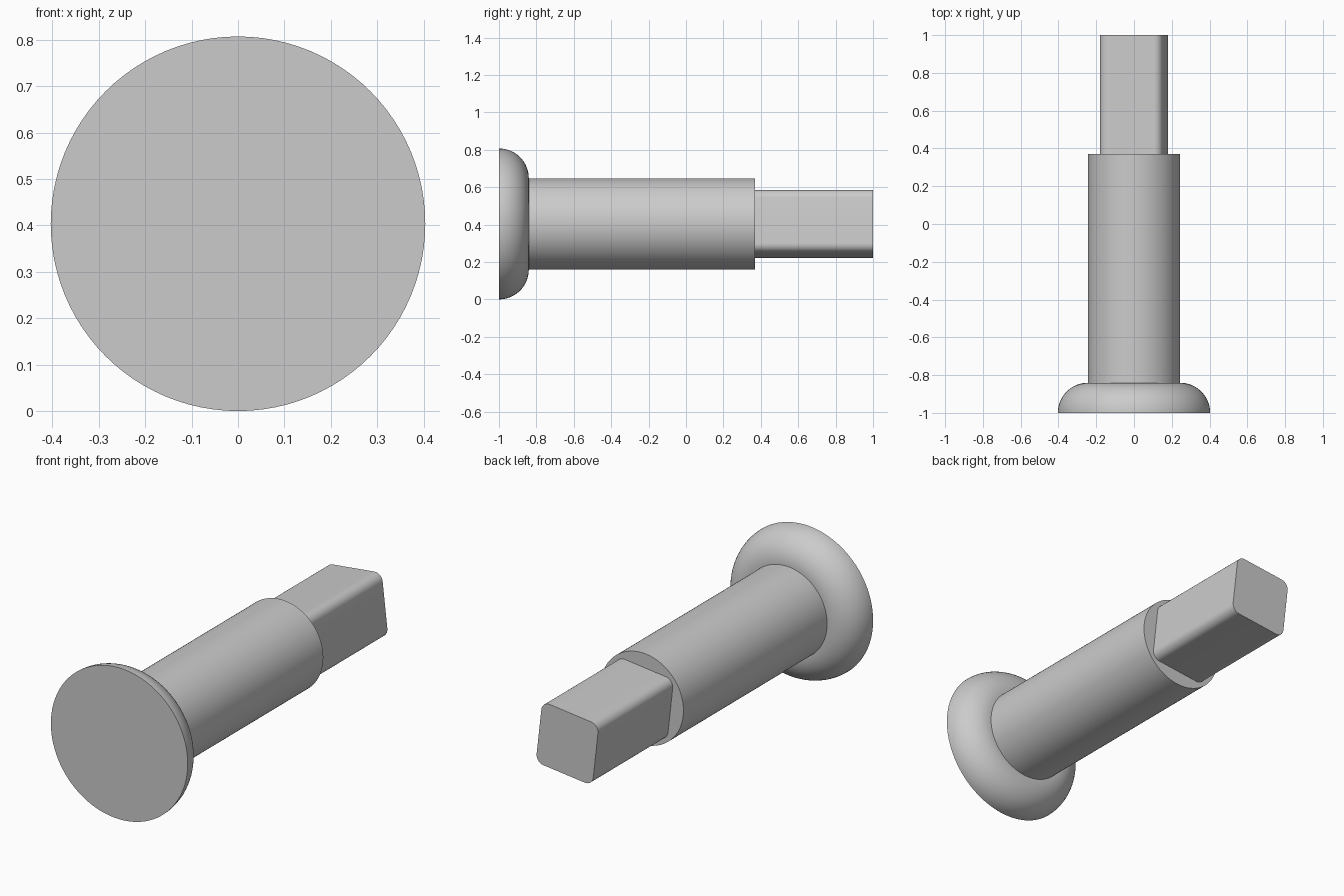
import bpy
import bmesh
from math import sin, cos, pi, radians
from mathutils import Matrix, Vector

if "Cube" in bpy.data.objects:
    bpy.data.objects.remove(bpy.data.objects["Cube"], do_unlink=True)

AXIS_Z = 0.4035      # height of the pin's centre line
SHAFT_R = 0.244
HEAD_ROUND = 0.1595
SHOULDER_Y = 0.37

grey = bpy.data.materials.new("plain grey")
grey.use_nodes = True
colour = (0.6, 0.6, 0.6, 1)
grey.diffuse_color = colour
grey.node_tree.nodes["Principled BSDF"].inputs["Base Color"].default_value = colour


def finish(name, bm):
    """Turn a bmesh into a smooth-shaded part with sharp edges kept."""
    bmesh.ops.remove_doubles(bm, verts=bm.verts, dist=1e-5)
    bmesh.ops.recalc_face_normals(bm, faces=bm.faces)
    mesh = bpy.data.meshes.new(name)
    bm.to_mesh(mesh)
    bm.free()
    mesh.materials.append(grey)
    obj = bpy.data.objects.new(name, mesh)
    bpy.context.collection.objects.link(obj)
    bpy.ops.object.select_all(action="DESELECT")
    obj.select_set(True)
    bpy.context.view_layer.objects.active = obj
    bpy.ops.object.shade_smooth_by_angle(angle=radians(30))


def lathe(name, profile, steps=96):
    """Spin a (radius, y) profile around the centre line."""
    bm = bmesh.new()
    verts = [bm.verts.new((r, y, AXIS_Z)) for r, y in profile]
    edges = [bm.edges.new(pair) for pair in zip(verts, verts[1:])]
    bmesh.ops.spin(bm, geom=verts + edges, cent=(0, 0, AXIS_Z), axis=(0, 1, 0),
                   angle=2 * pi, steps=steps, use_merge=True)
    finish(name, bm)


# Flat-fronted head with a quarter-round rim, and the shaft behind it
arc = [(SHAFT_R + HEAD_ROUND * cos(a), -1 + HEAD_ROUND * sin(a))
       for a in (pi / 2 * i / 16 for i in range(17))]
back_y = -1 + HEAD_ROUND
lathe("head", [(0, -1)] + arc + [(0, back_y)])
lathe("shaft", [(0, back_y), (SHAFT_R, back_y), (SHAFT_R, SHOULDER_Y), (0, SHOULDER_Y)])

# Square tang with rounded corners, turned slightly about the centre line
HALF, CORNER, STEPS = 0.123, 0.045, 8
turn = Matrix.Rotation(radians(-6.5), 4, "Y")
bm = bmesh.new()
outline = []
for quarter in range(4):
    mid = pi / 4 + quarter * pi / 2
    for i in range(STEPS + 1):
        a = quarter * pi / 2 + pi / 2 * i / STEPS
        x = HALF * 2 ** 0.5 * cos(mid) + CORNER * cos(a)
        z = HALF * 2 ** 0.5 * sin(mid) + CORNER * sin(a)
        outline.append(bm.verts.new(turn @ Vector((x, SHOULDER_Y, z))))
base = bm.faces.new(outline)
tip = bmesh.ops.extrude_face_region(bm, geom=[base], use_keep_orig=True)
tip_verts = [v for v in tip["geom"] if isinstance(v, bmesh.types.BMVert)]
bmesh.ops.translate(bm, verts=tip_verts, vec=(0, 1 - SHOULDER_Y, 0))
bmesh.ops.translate(bm, verts=bm.verts, vec=(0, 0, AXIS_Z))
finish("square_tang", bm)
